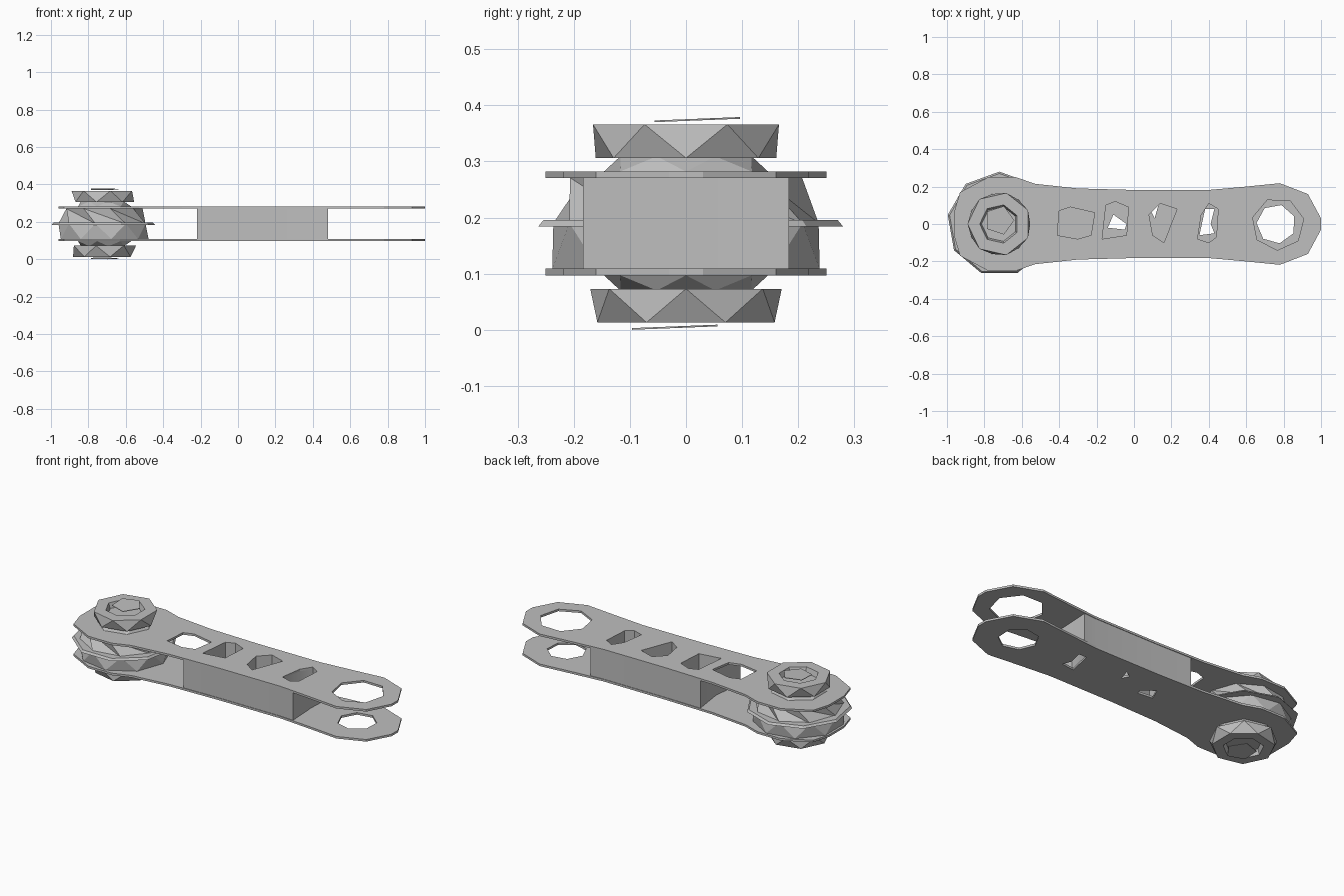
import bpy, bmesh, math
from mathutils import Vector, Matrix

cube = bpy.data.objects.get("Cube")
if cube:
    bpy.data.objects.remove(cube, do_unlink=True)

grey = bpy.data.materials.new("light_grey")
grey.use_nodes = True
colour = (0.52, 0.52, 0.52, 1)
grey.diffuse_color = colour
grey.node_tree.nodes["Principled BSDF"].inputs["Base Color"].default_value = colour

HUB = -0.72


def finish(name, bm):
    bmesh.ops.recalc_face_normals(bm, faces=bm.faces)
    mesh = bpy.data.meshes.new(name)
    bm.to_mesh(mesh)
    bm.free()
    mesh.materials.append(grey)
    obj = bpy.data.objects.new(name, mesh)
    bpy.context.collection.objects.link(obj)
    return obj


def slab(name, outline, holes, z0, z1):
    """Flat sheet with holes, raised from z0 to z1."""
    bm = bmesh.new()
    for loop in [outline] + holes:
        vs = [bm.verts.new((x, y, z0)) for x, y in loop]
        for i, v in enumerate(vs):
            bm.edges.new((v, vs[i - 1]))
    bmesh.ops.triangle_fill(bm, edges=bm.edges[:], use_beauty=True, normal=(0, 0, 1))
    up = bmesh.ops.extrude_face_region(bm, geom=bm.faces[:])["geom"]
    bmesh.ops.translate(bm, verts=[g for g in up if isinstance(g, bmesh.types.BMVert)],
                        vec=(0, 0, z1 - z0))
    return finish(name, bm)


def faceted(name, rings, sides, x=HUB):
    """Stacked rings (radius, z, turn in half steps) joined by triangles."""
    bm = bmesh.new()
    loops = []
    for r, z, turn in rings:
        angles = [math.tau * (i + turn / 2) / sides for i in range(sides)]
        loops.append([bm.verts.new((x + r * math.cos(a), r * math.sin(a), z)) for a in angles])
    for a, b in zip(loops, loops[1:]):
        for i in range(sides):
            j = (i + 1) % sides
            bm.faces.new((a[i], a[j], b[i]))
            bm.faces.new((a[j], b[j], b[i]))
    bm.faces.new(loops[0])
    bm.faces.new(loops[-1])
    return finish(name, bm)


def ngon(x, r, sides, start=0.0):
    return [(x + r * math.cos(start + math.tau * i / sides),
             r * math.sin(start + math.tau * i / sides)) for i in range(sides)]


# Waisted outline shared by both side plates
half = [(-0.96, 0.07), (-0.93, 0.17), (-0.78, 0.25), (-0.63, 0.25), (-0.53, 0.215),
        (-0.3, 0.19), (0, 0.182), (0.4, 0.182), (0.6, 0.2), (0.78, 0.218),
        (0.93, 0.16), (1.0, 0.03)]
outline = half + [(x, -y) for x, y in reversed(half)]

# Irregular lightening holes
opening = [(-0.41, -0.06), (-0.4, 0.07), (-0.34, 0.09), (-0.21, 0.06), (-0.23, -0.06), (-0.3, -0.08)]
wells = [
    [(-0.17, -0.08), (-0.15, 0.1), (-0.1, 0.12), (-0.03, 0.09), (-0.04, -0.06)],
    [(0.08, 0.05), (0.14, 0.11), (0.23, 0.08), (0.16, -0.1), (0.1, -0.06)],
    [(0.34, -0.08), (0.36, 0.05), (0.4, 0.11), (0.45, 0.08), (0.44, -0.07), (0.4, -0.1)],
]
low_holes = [
    [(-0.14, -0.02), (-0.11, 0.05), (-0.04, 0.0), (-0.05, -0.03)],
    [(0.09, 0.07), (0.13, 0.1), (0.11, 0.03)],
    [(0.35, -0.06), (0.38, 0.08), (0.43, 0.08), (0.41, 0.0), (0.43, -0.05)],
]
slab("upper_plate", outline, [opening, ngon(0.77, 0.14, 7, 0.2)] + wells, 0.27, 0.282)
slab("lower_plate", outline, [ngon(0.76, 0.105, 7, 0.4)] + low_holes, 0.097, 0.109)

# Spacer block between the plates, pierced by the wells
side = [(-0.22, 0.184), (0, 0.179), (0.4, 0.179), (0.48, 0.184)]
block = side + [(0.47, 0)] + [(x, -y) for x, y in reversed(side)] + [(-0.195, 0)]
core = slab("spacer_block", block, wells, 0.108, 0.271)

# Joint drum with its thin middle flange
faceted("joint_drum", [(0.242, 0.108, 0), (0.24, 0.19, 1), (0.21, 0.271, 0)], 9)
faceted("drum_flange", [(0.28, 0.184, 0.5), (0.27, 0.196, 0.5)], 9)

# Pivot cap above and below: neck, recessed cap, tilted cover disc
for label, z_plate, d in (("upper", 0.282, 1), ("lower", 0.097, -1)):
    faceted(label + "_neck", [(0.15, z_plate, 0), (0.12, z_plate + d * 0.027, 1)], 7)
    base = z_plate + d * 0.024
    top = base + d * 0.06
    wide, narrow = (0.165, 0.17) if d > 0 else (0.175, 0.162)
    faceted(label + "_cap", [(wide, base, 0), (narrow, top, 1),
                             (0.105, top, 1), (0.095, top - d * 0.03, 1)], 7)
    disc = faceted(label + "_cover_disc", [(0.08, 0, 0), (0.08, d * 0.003, 0)], 5, 0)
    disc.data.transform(Matrix.Translation(Vector((HUB, 0.02 * d, top + d * 0.007)))
                        @ Matrix.Rotation(0.04, 4, 'X'))

# Soft shading on the gently curved walls of the block
bpy.ops.object.select_all(action='DESELECT')
core.select_set(True)
bpy.context.view_layer.objects.active = core
bpy.ops.object.shade_smooth_by_angle(angle=math.radians(30))

# Rest the whole model on the ground
objs = [o for o in bpy.data.objects if grey.name in [m.name for m in getattr(o.data, "materials", []) if m]]
low = min(v.co.z for o in objs for v in o.data.vertices)
for o in objs:
    o.data.transform(Matrix.Translation((0, 0, -low)))
